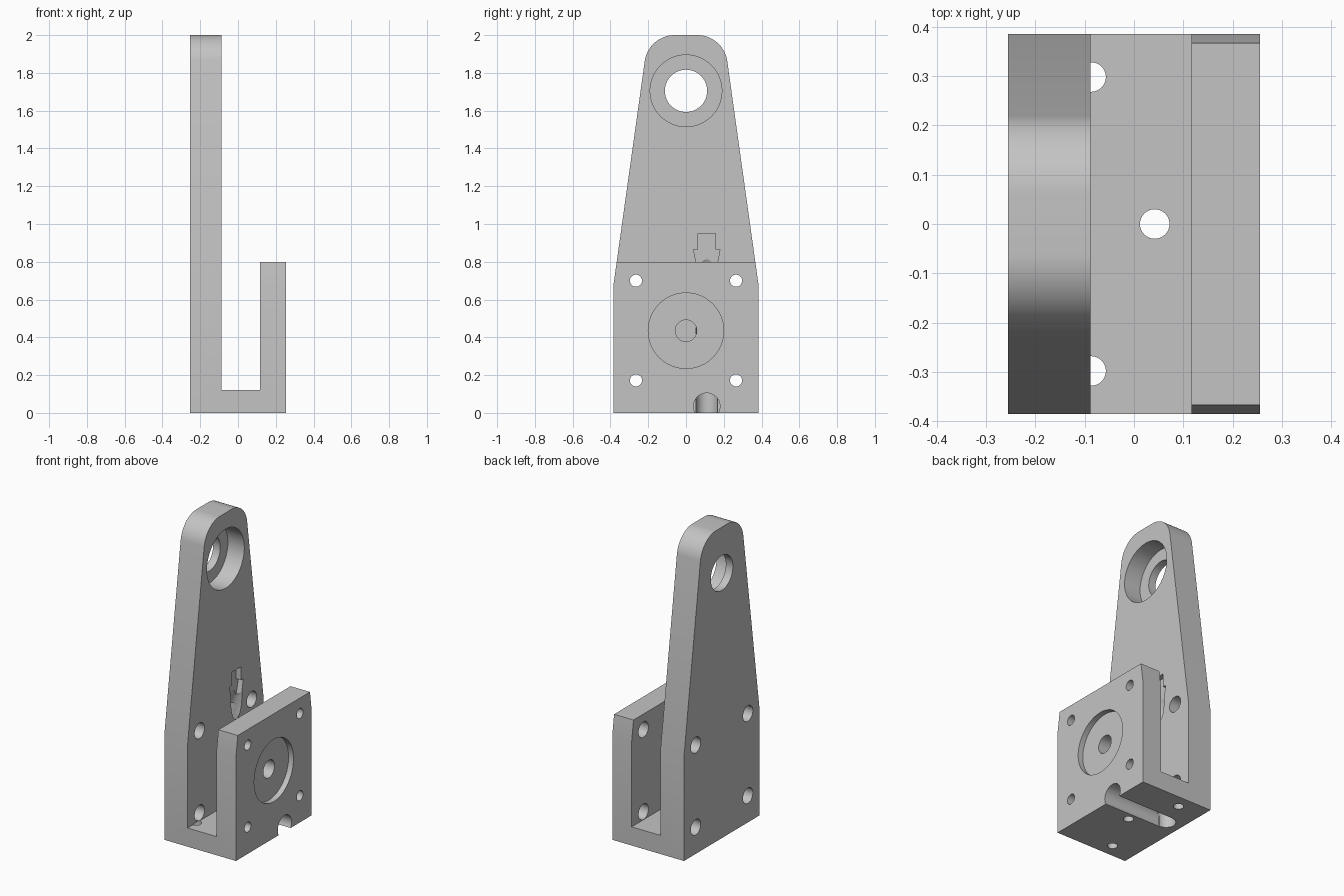
import bpy, bmesh, math
from mathutils import Vector

cube = bpy.data.objects.get("Cube")
if cube:
    bpy.data.objects.remove(cube, do_unlink=True)

metal = bpy.data.materials.new("plain_grey")
metal.use_nodes = True
grey = (0.55, 0.55, 0.55, 1)
metal.diffuse_color = grey
metal.node_tree.nodes["Principled BSDF"].inputs["Base Color"].default_value = grey


def finish(name, bm):
    bmesh.ops.recalc_face_normals(bm, faces=bm.faces)
    mesh = bpy.data.meshes.new(name)
    bm.to_mesh(mesh)
    bm.free()
    mesh.materials.append(metal)
    obj = bpy.data.objects.new(name, mesh)
    bpy.context.collection.objects.link(obj)
    return obj


def extrude_yz(name, points, x0, x1):
    """Extrude a side outline along x."""
    bm = bmesh.new()
    face = bm.faces.new([bm.verts.new((x0, y, z)) for y, z in points])
    ext = bmesh.ops.extrude_face_region(bm, geom=[face])["geom"]
    moved = [v for v in ext if isinstance(v, bmesh.types.BMVert)]
    bmesh.ops.translate(bm, verts=moved, vec=(x1 - x0, 0, 0))
    return finish(name, bm)


def box(x0, x1, z0, z1):
    return extrude_yz("cutter", [(-1, z0), (1, z0), (1, z1), (-1, z1)], x0, x1)


def rod(start, end, radius, sides=48):
    """Cylinder between two points."""
    a, b = Vector(start), Vector(end)
    bm = bmesh.new()
    bmesh.ops.create_cone(bm, cap_ends=True, segments=sides, radius1=radius,
                          radius2=radius, depth=(b - a).length)
    obj = finish("cutter", bm)
    turn = Vector((0, 0, 1)).rotation_difference(b - a).to_matrix().to_4x4()
    obj.data.transform(turn)
    obj.data.transform(obj.matrix_world.Translation((a + b) / 2))
    return obj


def bore(y, z, radius, x0, x1):
    return rod((x0, y, z), (x1, y, z), radius)


# Side outline: straight foot, tapering sides, rounded head
right_side = [(0.385, 0), (0.385, 0.67)]
for i in range(17):
    a = math.radians(8 + 82 * i / 16)
    right_side.append((0.06 + 0.16 * math.cos(a), 1.84 + 0.16 * math.sin(a)))
outline = right_side + [(-y, z) for y, z in reversed(right_side)]
bracket = extrude_yz("bracket", outline, -0.255, 0.255)

INNER, MOUNT = -0.088, 0.117   # facing sides of the two plates
cutters = [
    box(INNER, MOUNT, 0.12, 2.2),          # gap between plates
    box(MOUNT - 0.05, 0.4, 0.8, 2.2),      # space above mounting plate
    bore(0, 1.705, 0.112, -0.4, 0),        # bearing hole
    bore(0, 1.705, 0.19, -0.205, 0),       # bearing seat
    bore(0, 0.435, 0.2, 0.22, 0.4),        # round recess
    bore(0, 0.435, 0.057, -0.15, 0.4),     # shaft hole
]

# Screw holes: narrow outside, wide for the heads
for y in (-0.265, 0.265):
    for z in (0.172, 0.7):
        cutters += [bore(y, z, 0.032, 0, 0.4),
                    bore(y, z, 0.05, -0.4, 0.185)]

# Vertical holes through the base
for x, y in ((-0.087, -0.298), (-0.087, 0.298), (0.042, 0)):
    cutters.append(rod((x, y, -0.1), (x, y, 0.125), 0.03, 32))

# Cable channel: along the underside, then up inside the tall plate
cutters += [bore(0.11, 0.035, 0.07, -0.15, 0.4),
            rod((-0.15, 0.11, -0.1), (-0.15, 0.11, 0.7), 0.057),
            rod((-0.155, 0.11, 0.62), (-0.03, 0.11, 0.88), 0.055)]

# Keyed opening where the channel leaves the plate
half = [(0, 0.69), (0.03, 0.72), (0.055, 0.79), (0.07, 0.865),
        (0.046, 0.865), (0.046, 0.95)]
key = [(0.11 + y, z) for y, z in half]
key += [(0.11 - y, z) for y, z in reversed(half[1:])]
cutters.append(extrude_yz("cutter", key, INNER - 0.035, 0))

# Cut everything out
bpy.ops.object.select_all(action="DESELECT")
bpy.context.view_layer.objects.active = bracket
bracket.select_set(True)
for cutter in cutters:
    cutter.hide_render = True
    mod = bracket.modifiers.new("cut", "BOOLEAN")
    mod.operation = "DIFFERENCE"
    mod.solver = "EXACT"
    mod.object = cutter
    bpy.ops.object.modifier_apply(modifier=mod.name)
    bpy.data.objects.remove(cutter, do_unlink=True)

bpy.ops.object.shade_smooth_by_angle(angle=math.radians(25))
